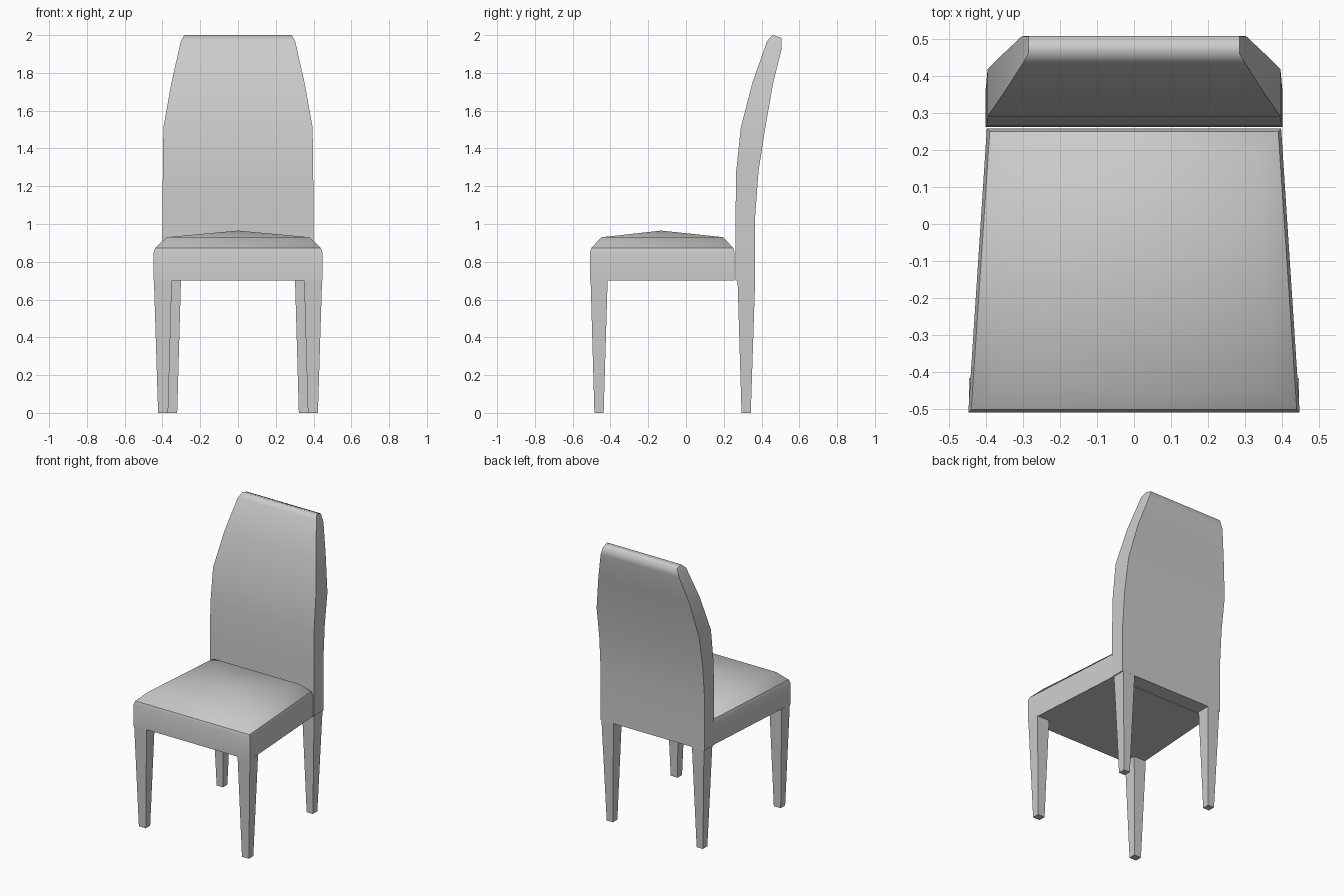
import bpy, bmesh
from math import radians

cube = bpy.data.objects.get("Cube")
if cube:
    bpy.data.objects.remove(cube, do_unlink=True)

grey = bpy.data.materials.new("light_grey")
grey.use_nodes = True
grey.diffuse_color = (0.6, 0.6, 0.6, 1)
grey.node_tree.nodes["Principled BSDF"].inputs["Base Color"].default_value = (0.6, 0.6, 0.6, 1)


def loft(name, rings, peak=None):
    """Join rings of equal point count, cap the ends; peak replaces the top cap by a fan."""
    bm = bmesh.new()
    loops = [[bm.verts.new(p) for p in ring] for ring in rings]
    n = len(loops[0])
    for a, b in zip(loops, loops[1:]):
        for i in range(n):
            j = (i + 1) % n
            bm.faces.new((a[i], a[j], b[j], b[i]))
    bm.faces.new(loops[0][::-1])
    top = loops[-1]
    if peak:
        tip = bm.verts.new(peak)
        for i in range(n):
            bm.faces.new((top[i], top[(i + 1) % n], tip))
    else:
        bm.faces.new(top)
    bmesh.ops.recalc_face_normals(bm, faces=bm.faces)
    return bm, loops


def finish(name, bm, smooth):
    for f in bm.faces:
        f.smooth = smooth
    mesh = bpy.data.meshes.new(name)
    bm.to_mesh(mesh)
    bm.free()
    mesh.materials.append(grey)
    ob = bpy.data.objects.new(name, mesh)
    bpy.context.collection.objects.link(ob)
    return ob


def rect(x0, x1, y0, y1, z):
    return [(x0, y0, z), (x1, y0, z), (x1, y1, z), (x0, y1, z)]


def seat_ring(z, inset, ends):
    """Trapezoid outline, wider at the front."""
    f, b = 0.447 - inset, 0.397 - inset
    y0, y1 = -0.508 + ends, 0.257 - ends
    return [(-f, y0, z), (f, y0, z), (b, y1, z), (-b, y1, z)]


# Seat with a softly domed cushion top
bm, loops = loft("seat", [seat_ring(0.70, 0, 0), seat_ring(0.85, 0, 0),
                          seat_ring(0.873, 0.008, 0.007), seat_ring(0.93, 0.068, 0.06)],
                 peak=(0, -0.13, 0.965))
rim = set(loops[2])
lower = set(loops[0] + loops[1] + loops[2])
for e in bm.edges:
    a, b = e.verts
    crease = a in rim and b in rim
    corner = a in lower and b in lower and abs(a.co.z - b.co.z) > 0.01
    base = a in loops[0] and b in loops[0]
    e.smooth = not (crease or corner or base)
finish("seat", bm, True)

# Backrest: half width, front (y, z), back (y, z) for each level
levels = [
    (0.40, (0.262, 0.70), (0.366, 0.70)),
    (0.40, (0.262, 1.04), (0.366, 1.04)),
    (0.398, (0.266, 1.28), (0.384, 1.28)),
    (0.395, (0.290, 1.51), (0.418, 1.50)),
    (0.352, (0.352, 1.75), (0.460, 1.74)),
    (0.302, (0.430, 1.97), (0.507, 1.93)),
    (0.284, (0.460, 2.00), (0.505, 1.985)),
]
bm, loops = loft("backrest", [[(-w, *f), (w, *f), (w, *b), (-w, *b)] for w, f, b in levels])
for e in bm.edges:
    a, b = e.verts
    along_side = a.co.x * b.co.x > 0
    base = a in loops[0] and b in loops[0]
    across_depth = along_side and any(a in l and b in l for l in loops[1:-1])
    e.smooth = not (base or (along_side and not across_depth))
finish("backrest", bm, True)

# Tapered legs, mirrored left and right
for side, s in (("left", 1), ("right", -1)):
    for place, foot, head in (
        ("front", (0.370, 0.423, -0.485, -0.436), (0.350, 0.445, -0.505, -0.415)),
        ("back", (0.322, 0.370, 0.294, 0.343), (0.302, 0.394, 0.273, 0.366)),
    ):
        ends = [rect(s * x0, s * x1, y0, y1, z)
                for (x0, x1, y0, y1), z in ((foot, 0), (head, 0.702))]
        name = f"{side}_{place}_leg"
        bm, _ = loft(name, ends)
        finish(name, bm, False)
